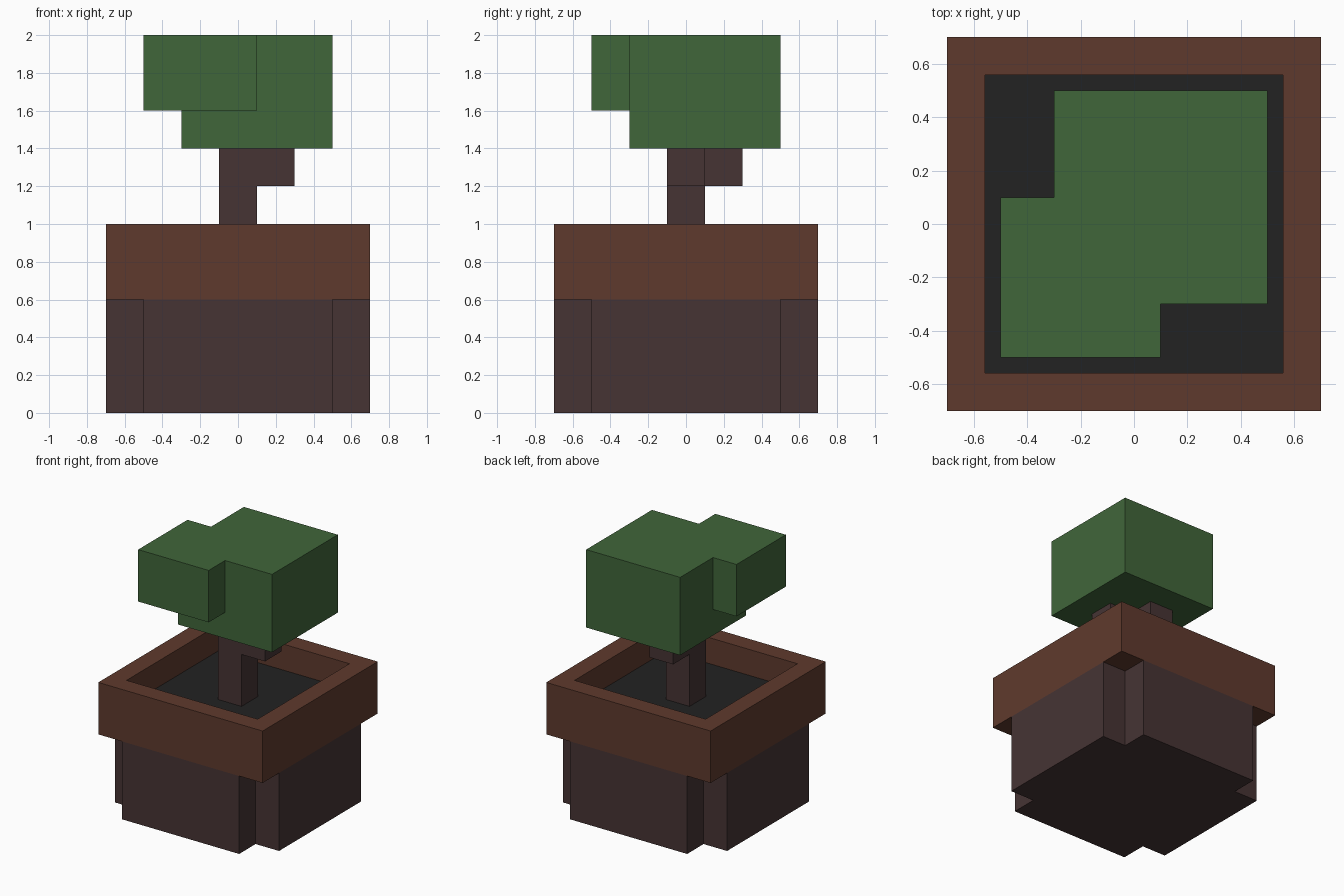
import bpy
import bmesh
import math

if "Cube" in bpy.data.objects:
    bpy.data.objects.remove(bpy.data.objects["Cube"], do_unlink=True)


def material(name, rgb):
    """Flat colour from 0-255 display values."""
    def linear(c):
        c /= 255
        return c / 12.92 if c < 0.04045 else ((c + 0.055) / 1.055) ** 2.4
    colour = [linear(c) for c in rgb] + [1.0]
    mat = bpy.data.materials.new(name)
    mat.use_nodes = True
    mat.diffuse_color = colour
    bsdf = mat.node_tree.nodes["Principled BSDF"]
    bsdf.inputs["Base Color"].default_value = colour
    bsdf.inputs["Roughness"].default_value = 1.0
    return mat


wood = material("dark wood", (70, 52, 52))
clay = material("reddish brown", (95, 58, 45))
soil = material("dark soil", (34, 34, 34))
leaf = material("leaf green", (64, 102, 58))


def box(name, low, high, *mats):
    """Box between two opposite corners."""
    bm = bmesh.new()
    bmesh.ops.create_cube(bm, size=1)
    for v in bm.verts:
        v.co = [b if c > 0 else a for c, a, b in zip(v.co, low, high)]
    mesh = bpy.data.meshes.new(name)
    bm.to_mesh(mesh)
    bm.free()
    for mat in mats:
        mesh.materials.append(mat)
    obj = bpy.data.objects.new(name, mesh)
    bpy.context.collection.objects.link(obj)
    return obj


def merged(name, mat, *corners):
    """Several overlapping boxes fused into one clean solid."""
    base = box(name, *corners[0], mat)
    for low, high in corners[1:]:
        extra = box(name + "_helper", low, high, mat)
        extra.hide_render = True
        mod = base.modifiers.new("fuse", "BOOLEAN")
        mod.operation = "UNION"
        mod.solver = "EXACT"
        mod.object = extra
        with bpy.context.temp_override(object=base, active_object=base):
            bpy.ops.object.modifier_apply(modifier=mod.name)
        bpy.data.objects.remove(extra, do_unlink=True)
    bm = bmesh.new()
    bm.from_mesh(base.data)
    bmesh.ops.dissolve_limit(bm, angle_limit=math.radians(1),
                             verts=bm.verts, edges=bm.edges)
    bm.to_mesh(base.data)
    bm.free()
    return base


# Pot body: two crossed blocks leave a notch at each corner
merged("pot_body", wood,
       ((-0.7, -0.5, 0), (0.7, 0.5, 0.6)),
       ((-0.5, -0.7, 0), (0.5, 0.7, 0.6)))

# Rim: top face inset and sunk, its floor is the soil
rim = box("pot_rim", (-0.7, -0.7, 0.6), (0.7, 0.7, 1), clay, soil)
bm = bmesh.new()
bm.from_mesh(rim.data)
top = max(bm.faces, key=lambda f: f.calc_center_median().z)
bmesh.ops.inset_region(bm, faces=[top], thickness=0.2)
floor = bmesh.ops.extrude_discrete_faces(bm, faces=[top])["faces"][0]
bmesh.ops.translate(bm, verts=floor.verts, vec=(0, 0, -0.2))
floor.material_index = 1
bm.to_mesh(rim.data)
bm.free()

# Trunk with one branch to the left and one to the back
merged("trunk", wood,
       ((-0.1, -0.1, 0.8), (0.1, 0.1, 1.4)),
       ((-0.1, -0.1, 1.2), (0.3, 0.1, 1.4)),
       ((-0.1, -0.1, 1.2), (0.1, 0.3, 1.4)))

# Foliage: large block and a shallower one at the front right corner
merged("foliage", leaf,
       ((-0.3, -0.3, 1.4), (0.5, 0.5, 2)),
       ((-0.5, -0.5, 1.6), (0.1, 0.1, 2)))
